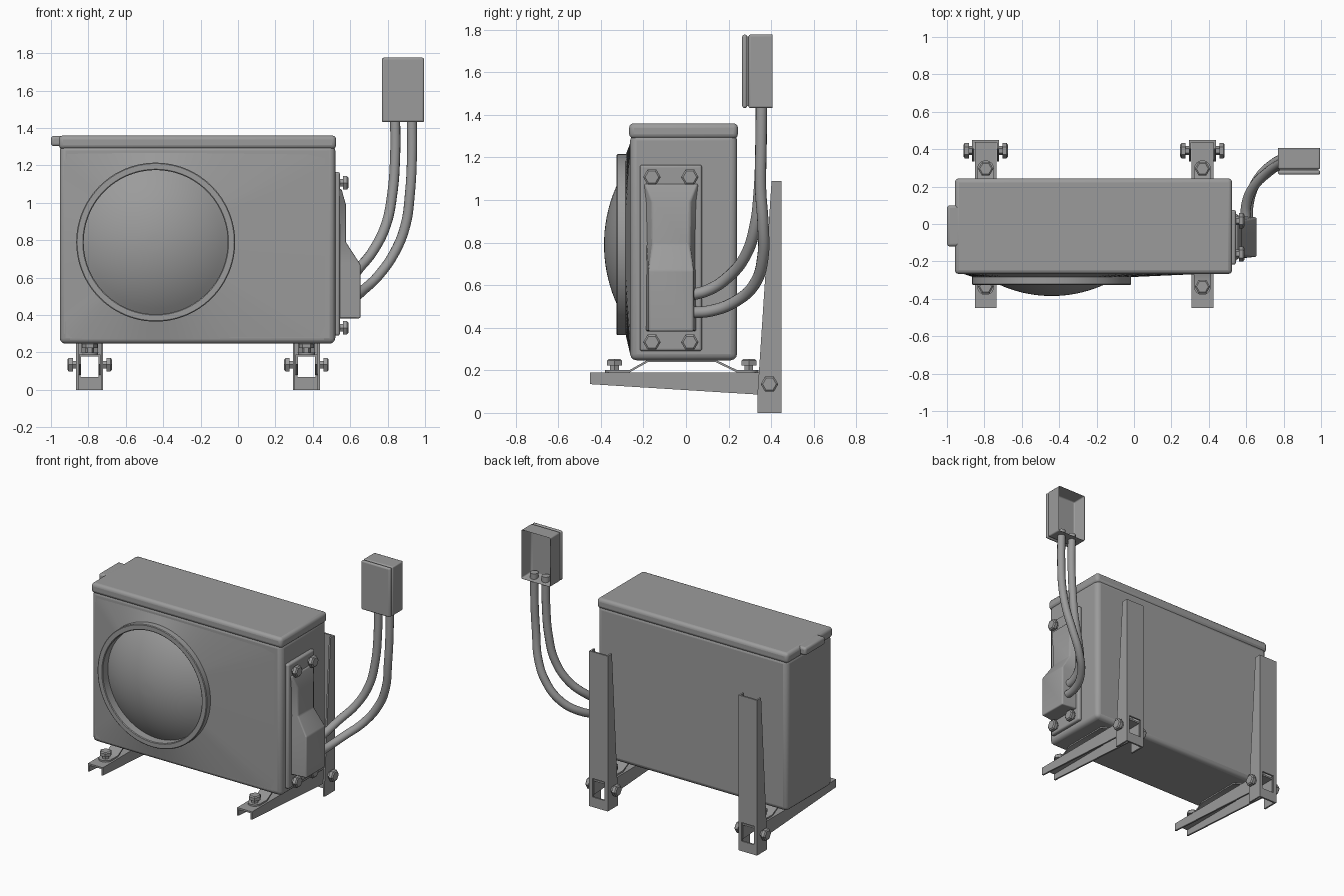
import bpy, bmesh, math
from mathutils import Matrix, Vector

if "Cube" in bpy.data.objects:
    bpy.data.objects.remove(bpy.data.objects["Cube"])

GREY = (0.33, 0.33, 0.33, 1)
mat = bpy.data.materials.new("grey_metal")
mat.use_nodes = True
mat.diffuse_color = GREY
mat.node_tree.nodes["Principled BSDF"].inputs["Base Color"].default_value = GREY


def finish(name, bm, bevel=0, segments=3, smooth=True):
    """Turn a bmesh into a named, shaded object."""
    bmesh.ops.recalc_face_normals(bm, faces=bm.faces)
    me = bpy.data.meshes.new(name)
    bm.to_mesh(me)
    bm.free()
    me.materials.append(mat)
    ob = bpy.data.objects.new(name, me)
    bpy.context.collection.objects.link(ob)
    if bevel:
        mod = ob.modifiers.new("Bevel", "BEVEL")
        mod.width, mod.segments, mod.limit_method = bevel, segments, "ANGLE"
    if smooth:
        bpy.ops.object.select_all(action="DESELECT")
        ob.select_set(True)
        bpy.context.view_layer.objects.active = ob
        bpy.ops.object.shade_smooth_by_angle(angle=math.radians(35))
    return ob


def add_box(bm, x0, x1, y0, y1, z0, z1):
    m = Matrix.Translation(((x0 + x1) / 2, (y0 + y1) / 2, (z0 + z1) / 2))
    bmesh.ops.create_cube(bm, size=1, matrix=m @ Matrix.Diagonal((x1 - x0, y1 - y0, z1 - z0, 1)))


def box(name, *dims, bevel=0):
    bm = bmesh.new()
    add_box(bm, *dims)
    return finish(name, bm, bevel)


def add_plate(bm, pts, x0, x1):
    """Extrude a (y, z) outline along x."""
    f = bm.faces.new([bm.verts.new((x0, y, z)) for y, z in pts])
    ext = bmesh.ops.extrude_face_region(bm, geom=[f])["geom"]
    bmesh.ops.translate(bm, vec=(x1 - x0, 0, 0), verts=[v for v in ext if isinstance(v, bmesh.types.BMVert)])


def loft(bm, loops, close=False):
    """Join equal loops of points with quads."""
    rows = [[bm.verts.new(p) for p in loop] for loop in loops]
    for a, b in zip(rows, rows[1:]):
        for i in range(len(a)):
            j = (i + 1) % len(a)
            bm.faces.new((a[i], a[j], b[j], b[i]))
    if close:
        bm.faces.new(rows[0])
        bm.faces.new(rows[-1])


def bolt(name, pos, direction):
    """Neck plus chamfered hexagonal head."""
    bm = bmesh.new()
    rings = [(0.024, -0.005), (0.024, 0.018), (0.041, 0.018), (0.041, 0.04), (0.032, 0.047)]
    loops = []
    for r, h in rings:
        loops.append([(r * math.cos(i * math.pi / 3), r * math.sin(i * math.pi / 3), h) for i in range(6)])
    loft(bm, loops, close=True)
    rot = Vector(direction).to_track_quat("Z", "Y").to_matrix().to_4x4()
    bm.transform(Matrix.Translation(pos) @ rot)
    finish(name, bm)


# Cabinet and lid
box("cabinet", -0.953, 0.52, -0.262, 0.24, 0.247, 1.31, bevel=0.03)
box("lid", -0.958, 0.525, -0.267, 0.244, 1.288, 1.36, bevel=0.022)
box("lid_tab", -1.0, -0.93, -0.12, 0.10, 1.303, 1.358, bevel=0.015)

# Front panel swelling gently towards the fan
FX, FZ, N = -0.44, 0.79, 96
X0, X1, Z0, Z1 = -0.93, 0.49, 0.27, 1.27


def circle(r, y):
    return [(FX + r * math.cos(2 * math.pi * i / N), y, FZ + r * math.sin(2 * math.pi * i / N)) for i in range(N)]


def rim_point(i):
    c, s = math.cos(2 * math.pi * i / N), math.sin(2 * math.pi * i / N)
    tx = ((X1 if c > 0 else X0) - FX) / c if abs(c) > 1e-6 else 99
    tz = ((Z1 if s > 0 else Z0) - FZ) / s if abs(s) > 1e-6 else 99
    t = min(tx, tz)
    return (FX + t * c, -0.261, FZ + t * s)


bm = bmesh.new()
loft(bm, [[rim_point(i) for i in range(N)], circle(0.42, -0.284)])
finish("front_panel", bm)

# Fan ring and domed grille
bm = bmesh.new()
loft(bm, [circle(0.425, -0.255), circle(0.425, -0.322), circle(0.42, -0.326),
          circle(0.39, -0.326), circle(0.385, -0.322), circle(0.385, -0.255)])
finish("fan_ring", bm)

bm = bmesh.new()
R = 0.68
radii = [0.386 * k / 12 for k in range(12, 0, -1)]
loft(bm, [circle(r, -0.385 + R - math.sqrt(R * R - r * r)) for r in radii])
bmesh.ops.holes_fill(bm, edges=[e for e in bm.edges if e.is_boundary and e.verts[0].co.y < -0.37], sides=0)
finish("fan_dome", bm)

# Service cover on the left side
CY = -0.07
box("cover_plate", 0.51, 0.545, -0.217, 0.075, 0.29, 1.165, bevel=0.012)
sections = [(1.075, 0.553, 0.13, 0.125), (0.99, 0.577, 0.125, 0.09), (0.79, 0.577, 0.12, 0.085),
            (0.67, 0.655, 0.115, 0.105), (0.383, 0.655, 0.118, 0.105)]
bm = bmesh.new()
loft(bm, [[(0.535, CY - b, z), (x, CY - t, z), (x, CY + t, z), (0.535, CY + b, z)]
          for z, x, b, t in sections], close=True)
finish("service_cover", bm, bevel=0.008)
for y in (-0.16, 0.018):
    for z in (0.332, 1.107):
        bolt("cover_bolt", (0.543, y, z), (1, 0, 0))


# Hoses
def hose(name, pts):
    cu = bpy.data.curves.new(name, "CURVE")
    cu.dimensions = "3D"
    cu.bevel_depth, cu.bevel_resolution, cu.resolution_u = 0.027, 4, 8
    cu.use_fill_caps = True
    sp = cu.splines.new("BEZIER")
    sp.bezier_points.add(len(pts) - 1)
    for bp, p in zip(sp.bezier_points, pts):
        bp.co = p
        bp.handle_left_type = bp.handle_right_type = "AUTO"
    cu.materials.append(mat)
    bpy.context.collection.objects.link(bpy.data.objects.new(name, cu))


hose("upper_hose", [(0.6, 0.0, 0.55), (0.6, 0.1, 0.575), (0.64, 0.2, 0.64), (0.72, 0.28, 0.74),
                    (0.79, 0.325, 0.88), (0.825, 0.345, 1.05), (0.84, 0.352, 1.25), (0.84, 0.355, 1.475)])
hose("lower_hose", [(0.61, 0.0, 0.47), (0.615, 0.12, 0.48), (0.66, 0.235, 0.525), (0.75, 0.325, 0.61),
                    (0.84, 0.362, 0.74), (0.895, 0.362, 0.88), (0.92, 0.35, 1.06), (0.93, 0.352, 1.25),
                    (0.93, 0.355, 1.475)])

# Junction box, open at the back, with a separate front lid
bm = bmesh.new()
add_box(bm, 0.77, 0.995, 0.294, 0.412, 1.432, 1.776)
back = max(bm.faces, key=lambda f: f.calc_center_median().y)
bmesh.ops.inset_region(bm, faces=[back], thickness=0.018)
bmesh.ops.translate(bm, vec=(0, -0.1, 0), verts=back.verts)
finish("junction_box", bm, bevel=0.008)
box("junction_lid", 0.77, 0.995, 0.264, 0.288, 1.432, 1.776, bevel=0.01)
box("junction_seam", 0.778, 0.987, 0.28, 0.3, 1.44, 1.768)

# Wall brackets
T = 0.012
for bx in (-0.793, 0.366):
    # Upright channel with a slot where the arm comes through
    w = 0.072
    bm = bmesh.new()
    for s in (-1, 1):
        add_plate(bm, [(0.448, 0), (0.335, 0), (0.335, 0.08), (0.402, 1.09), (0.448, 1.09)],
                  bx + s * w, bx + s * (w - T))
        add_box(bm, *sorted((bx + s * (w - T), bx + s * 0.048)), 0.436, 0.448, 0.07, 0.2)
    add_box(bm, bx - w + T, bx + w - T, 0.436, 0.448, 0, 0.07)
    add_box(bm, bx - w + T, bx + w - T, 0.436, 0.448, 0.2, 1.09)
    finish("upright", bm, smooth=False)

    # Arm, open underneath
    a = 0.058
    bm = bmesh.new()
    for s in (-1, 1):
        add_plate(bm, [(-0.45, 0.19), (-0.45, 0.135), (0.435, 0.08), (0.435, 0.19)],
                  bx + s * a, bx + s * (a - T))
    add_box(bm, bx - a + T, bx + a - T, -0.45, 0.435, 0.178, 0.19)
    finish("arm", bm, smooth=False)

    # Foot strap bent up under the cabinet, with rounded ends
    half = 0.045
    profile = [(-0.33, 0.19), (-0.265, 0.19), (-0.18, 0.238), (0.14, 0.238), (0.24, 0.19), (0.3, 0.19)]
    bm = bmesh.new()
    add_plate(bm, profile + [(y, z + 0.011) for y, z in reversed(profile)], bx - half, bx + half)
    for y in (-0.335, 0.295):
        bmesh.ops.create_cone(bm, cap_ends=True, segments=24, radius1=half, radius2=half, depth=0.011,
                              matrix=Matrix.Translation((bx, y, 0.1955)))
        bolt("foot_bolt", (bx, y, 0.205), (0, 0, 1))
    finish("foot_strap", bm)

    for s in (-1, 1):
        bolt("upright_bolt", (bx + s * w, 0.392, 0.135), (s, 0, 0))
